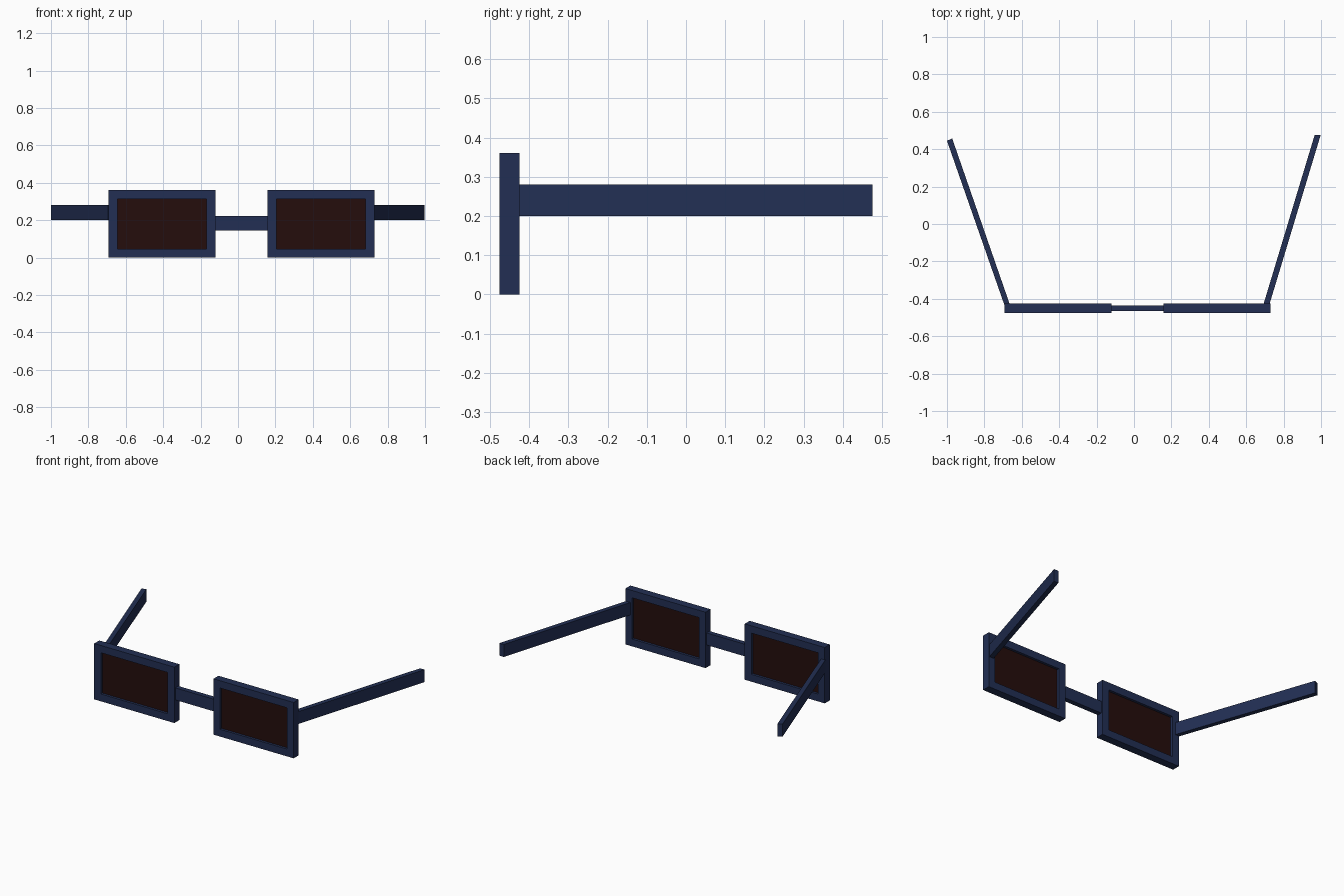
import bpy
import bmesh

cube = bpy.data.objects.get("Cube")
if cube:
    bpy.data.objects.remove(cube, do_unlink=True)


def material(name, rgb):
    mat = bpy.data.materials.new(name)
    mat.use_nodes = True
    mat.diffuse_color = (*rgb, 1)
    mat.node_tree.nodes["Principled BSDF"].inputs["Base Color"].default_value = (*rgb, 1)
    return mat


navy = material("navy_plastic", (0.016, 0.028, 0.088))
dark = material("dark_red_lens", (0.018, 0.0042, 0.0038))


def finish(name, bm, mat):
    bmesh.ops.recalc_face_normals(bm, faces=bm.faces)
    mesh = bpy.data.meshes.new(name)
    bm.to_mesh(mesh)
    bm.free()
    mesh.materials.append(mat)
    obj = bpy.data.objects.new(name, mesh)
    bpy.context.collection.objects.link(obj)


def prism(name, outline, z0, z1, mat):
    """Extrude a plan outline of (x, y) points from z0 up to z1."""
    bm = bmesh.new()
    face = bm.faces.new([bm.verts.new((x, y, z0)) for x, y in outline])
    top = bmesh.ops.extrude_face_region(bm, geom=[face])["geom"]
    verts = [v for v in top if isinstance(v, bmesh.types.BMVert)]
    bmesh.ops.translate(bm, verts=verts, vec=(0, 0, z1 - z0))
    finish(name, bm, mat)


def box(name, x0, x1, y0, y1, z0, z1, mat):
    prism(name, [(x0, y0), (x1, y0), (x1, y1), (x0, y1)], z0, z1, mat)


def rim(name, x0, x1, y0, y1, z0, z1, border):
    """Rectangular ring standing in the xz plane."""
    bm = bmesh.new()
    rings = []
    for y in (y0, y1):
        for b in (0, border):
            corners = [(x0 + b, z0 + b), (x1 - b, z0 + b),
                       (x1 - b, z1 - b), (x0 + b, z1 - b)]
            rings.append([bm.verts.new((x, y, z)) for x, z in corners])
    front_out, front_in, back_out, back_in = rings
    for a, b in ((front_out, front_in), (front_in, back_in),
                 (back_in, back_out), (back_out, front_out)):
        for i in range(4):
            j = (i + 1) % 4
            bm.faces.new((a[i], a[j], b[j], b[i]))
    finish(name, bm, navy)


# Rims and lenses
front, back, height, border = -0.476, -0.425, 0.36, 0.047
for side, x0, x1 in (("right", -0.692, -0.121), ("left", 0.158, 0.73)):
    rim(side + "_rim", x0, x1, front, back, 0, height, border)
    box(side + "_lens", x0 + border, x1 - border, -0.46, -0.441,
        border, height - border, dark)

# Bridge between the rims
box("bridge", -0.121, 0.158, -0.466, -0.435, 0.145, 0.223, navy)

# Splayed temples
prism("right_temple", [(-0.694, -0.43), (-0.664, -0.43), (-0.972, 0.457), (-1.0, 0.445)],
      0.2, 0.28, navy)
prism("left_temple", [(0.692, -0.43), (0.724, -0.43), (0.998, 0.476), (0.966, 0.476)],
      0.2, 0.28, navy)
